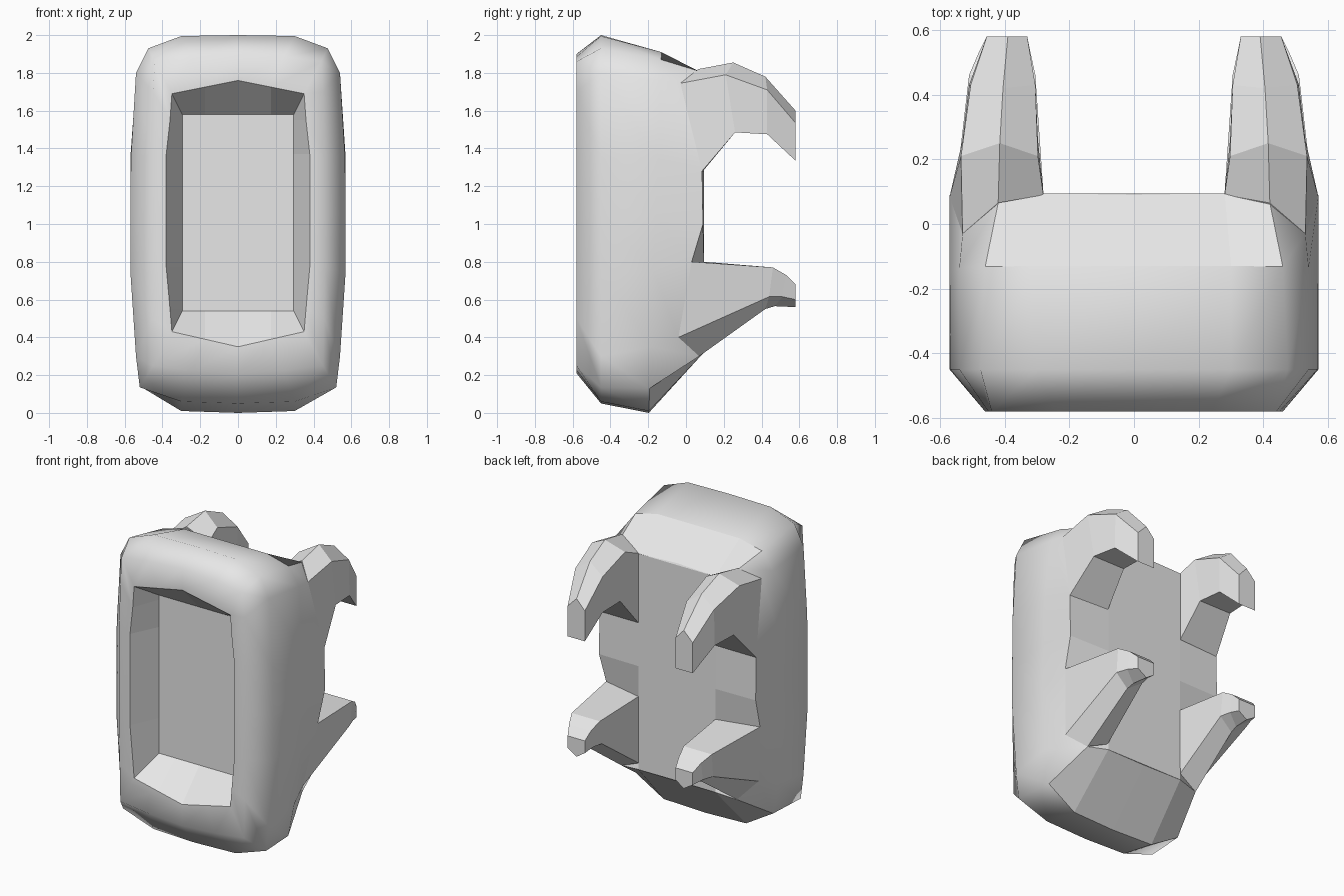
import bpy, bmesh

grey = bpy.data.materials.new("light grey")
grey.diffuse_color = (0.8, 0.8, 0.8, 1)


def clamp(v, lo, hi):
    return max(lo, min(hi, v))


def loft(name, rings, is_smooth):
    """Skin closed rings of equal length and cap both ends."""
    bm = bmesh.new()
    vs = [[bm.verts.new(p) for p in ring] for ring in rings]
    n = len(vs[0])
    for b in range(len(vs) - 1):
        for i in range(n):
            j = (i + 1) % n
            f = bm.faces.new((vs[b][i], vs[b][j], vs[b + 1][j], vs[b + 1][i]))
            f.smooth = is_smooth(b, min(i, n - 1 - i))
    bm.faces.new(vs[0])
    bm.faces.new(vs[-1])
    bmesh.ops.remove_doubles(bm, verts=bm.verts, dist=0.0005)
    bmesh.ops.recalc_face_normals(bm, faces=bm.faces)
    mesh = bpy.data.meshes.new(name)
    bm.to_mesh(mesh)
    bm.free()
    mesh.materials.append(grey)
    obj = bpy.data.objects.new(name, mesh)
    bpy.context.collection.objects.link(obj)
    return obj


def mirrored(half):
    """Complete a half ring that runs from top centre to bottom centre."""
    return half + [(-x, y, z) for x, y, z in half[-2:0:-1]]


# Body cross-sections: (x, z) half outlines from top centre to bottom centre
opening = [(0, 1.76), (.175, 1.725), (.35, 1.69), (.36, 1.55), (.38, 1.37), (.38, 1.05),
           (.38, .77), (.36, .55), (.35, .43), (.175, .39), (0, .35)]
frame = [(0, 1.9), (.24, 1.885), (.44, 1.86), (.45, 1.7), (.46, 1.37), (.46, 1.05),
         (.46, .77), (.455, .5), (.45, .25), (.24, .225), (0, .21)]
girth = [(0, 2), (.3, 1.995), (.475, 1.93), (.54, 1.8), (.567, 1.35), (.57, 1.05),
         (.57, .75), (.54, .3), (.52, .135), (.3, .06), (0, .05)]
rear = [(0, 1.91), (.3, 1.91), (.46, 1.87), (.54, 1.76), (.57, 1.35), (.57, 1.05),
        (.57, .75), (.54, .35), (.5, .13), (.3, .01), (0, 0)]
back = [(0, .09, 1.75), (.28, .095, 1.74), (.42, .065, 1.81), (.53, -.03, 1.745),
        (.57, .085, 1.28), (.57, .09, 1.0), (.56, .03, .8), (.5, -.04, .4),
        (.42, .07, .3), (.28, .095, .32), (0, .09, .32)]

halves = [
    [(min(x, .295), -.40, clamp(z, .54, 1.58)) for x, z in opening],  # recess floor
    [(x, -.58, z) for x, z in opening],
    [(x, -.58, z) for x, z in frame],
    [(x, -.45, z) for x, z in girth],
    [(x, -.13 - .035 * (1.91 - z), z) for x, z in rear],
    back,
    [(min(x, .28), .095, clamp(z, .32, 1.74)) for x, y, z in back],   # back panel
]
loft("body", [mirrored(h) for h in halves],
     lambda band, i: band in (1, 2, 3) or (band == 4 and 2 <= i < 8))

# Arms: five-sided sections from the body to the tip
upper = [
    [(.57, .085, 1.28), (.53, -.03, 1.745), (.42, .065, 1.82), (.28, .09, 1.74), (.28, .09, 1.28)],
    [(.53, .26, 1.485), (.535, .21, 1.79), (.415, .25, 1.855), (.297, .21, 1.79), (.297, .26, 1.485)],
    [(.51, .43, 1.475), (.505, .43, 1.71), (.405, .42, 1.78), (.305, .43, 1.71), (.305, .43, 1.475)],
    [(.455, .58, 1.335), (.455, .58, 1.535), (.39, .58, 1.6), (.33, .58, 1.535), (.33, .58, 1.335)],
]
lower = [
    [(.56, .03, .8), (.5, -.04, .4), (.42, .07, .3), (.28, .09, .36), (.28, .095, .8)],
    [(.51, .46, .77), (.505, .44, .615), (.405, .42, .55), (.305, .44, .615), (.305, .46, .77)],
    [(.48, .53, .73), (.48, .51, .615), (.4, .47, .565), (.32, .51, .615), (.32, .53, .73)],
    [(.455, .58, .68), (.455, .58, .6), (.39, .58, .56), (.33, .58, .6), (.33, .58, .68)],
]
for label, rings in (("upper_arm", upper), ("lower_arm", lower)):
    for side, s in (("right", 1), ("left", -1)):
        loft(f"{label}_{side}", [[(s * x, y, z) for x, y, z in r] for r in rings],
             lambda band, i: False)
